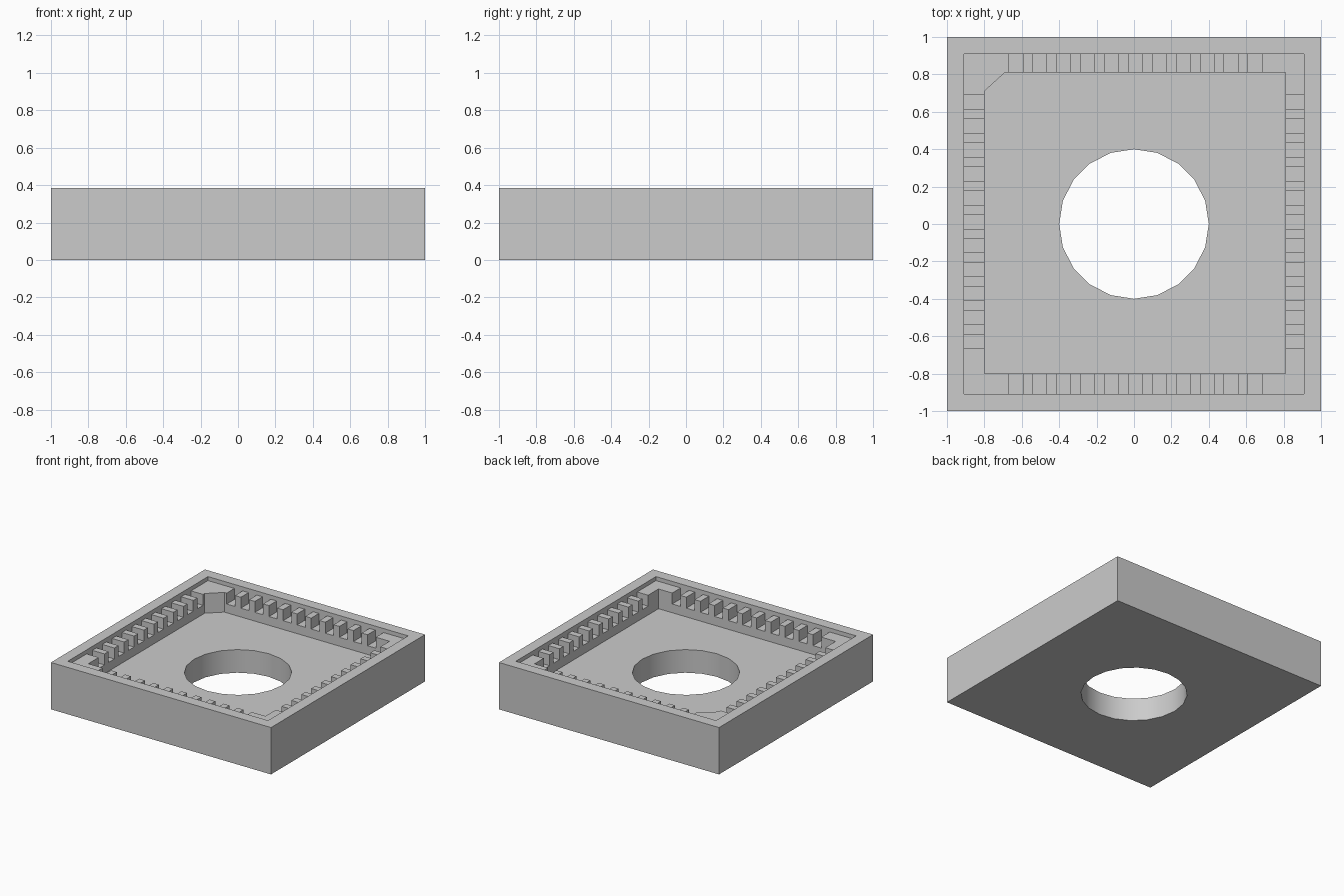
import bpy
import bmesh
from math import cos, sin, tau

default = bpy.data.objects.get("Cube")
if default:
    bpy.data.objects.remove(default, do_unlink=True)

HEIGHT, LEDGE, SLOT_FLOOR, FLOOR = 0.385, 0.352, 0.262, 0.19
RIM = 0.91                      # half width of the opening
PITCH, SLOT_WIDTH, SLOTS = 0.128, 0.075, 11

grey = bpy.data.materials.new("plain grey")
grey.use_nodes = True
colour = (0.6, 0.6, 0.6, 1)
grey.diffuse_color = colour
grey.node_tree.nodes["Principled BSDF"].inputs["Base Color"].default_value = colour


def prism(name, outlines, bottom, top):
    """Extrude counter-clockwise outlines from bottom to top as one object."""
    bm = bmesh.new()
    for outline in outlines:
        low = [bm.verts.new((x, y, bottom)) for x, y in outline]
        high = [bm.verts.new((x, y, top)) for x, y in outline]
        bm.faces.new(low[::-1])
        bm.faces.new(high)
        for i in range(len(low)):
            j = (i + 1) % len(low)
            bm.faces.new((low[i], low[j], high[j], high[i]))
    mesh = bpy.data.meshes.new(name)
    bm.to_mesh(mesh)
    bm.free()
    mesh.materials.append(grey)
    obj = bpy.data.objects.new(name, mesh)
    bpy.context.collection.objects.link(obj)
    return obj


def rect(x0, y0, x1, y1):
    return [(x0, y0), (x1, y0), (x1, y1), (x0, y1)]


# Square body
body = prism("socket_body", [rect(-1, -1, 1, 1)], 0, HEIGHT)

# Pocket with one chamfered corner, and a twenty-sided hole through the floor
pocket = [(-0.8, -0.8), (0.81, -0.8), (0.81, 0.81), (-0.69, 0.81), (-0.8, 0.71)]
hole = [(0.4 * cos(tau * i / 20), 0.4 * sin(tau * i / 20)) for i in range(20)]

# Contact slots: bars that span the opening in each direction
half = SLOT_WIDTH / 2
offsets = [(i - SLOTS // 2) * PITCH for i in range(SLOTS)]
bars_y = [rect(c + 0.008 - half, -RIM, c + 0.008 + half, RIM) for c in offsets]
bars_x = [rect(-RIM, c + 0.012 - half, RIM, c + 0.012 + half) for c in offsets]

cutters = [
    prism("rim_cutter", [rect(-RIM, -RIM, RIM, RIM)], LEDGE, 0.5),
    prism("pocket_cutter", [pocket], FLOOR, 0.5),
    prism("hole_cutter", [hole], -0.1, 0.5),
    prism("front_back_slot_cutter", bars_y, SLOT_FLOOR, 0.5),
    prism("side_slot_cutter", bars_x, SLOT_FLOOR, 0.5),
]
for cutter in cutters:
    cutter.hide_render = True
    cut = body.modifiers.new(cutter.name, "BOOLEAN")
    cut.operation = "DIFFERENCE"
    cut.solver = "EXACT"
    cut.object = cutter

# Bake the cuts and drop the cutters
bpy.context.view_layer.update()
graph = bpy.context.evaluated_depsgraph_get()
result = bpy.data.meshes.new_from_object(body.evaluated_get(graph))
body.modifiers.clear()
body.data = result
for cutter in cutters:
    bpy.data.objects.remove(cutter, do_unlink=True)

# Smooth the round hole, keep every other edge sharp
bpy.ops.object.select_all(action="DESELECT")
body.select_set(True)
bpy.context.view_layer.objects.active = body
bpy.ops.object.shade_smooth_by_angle(angle=0.4)
